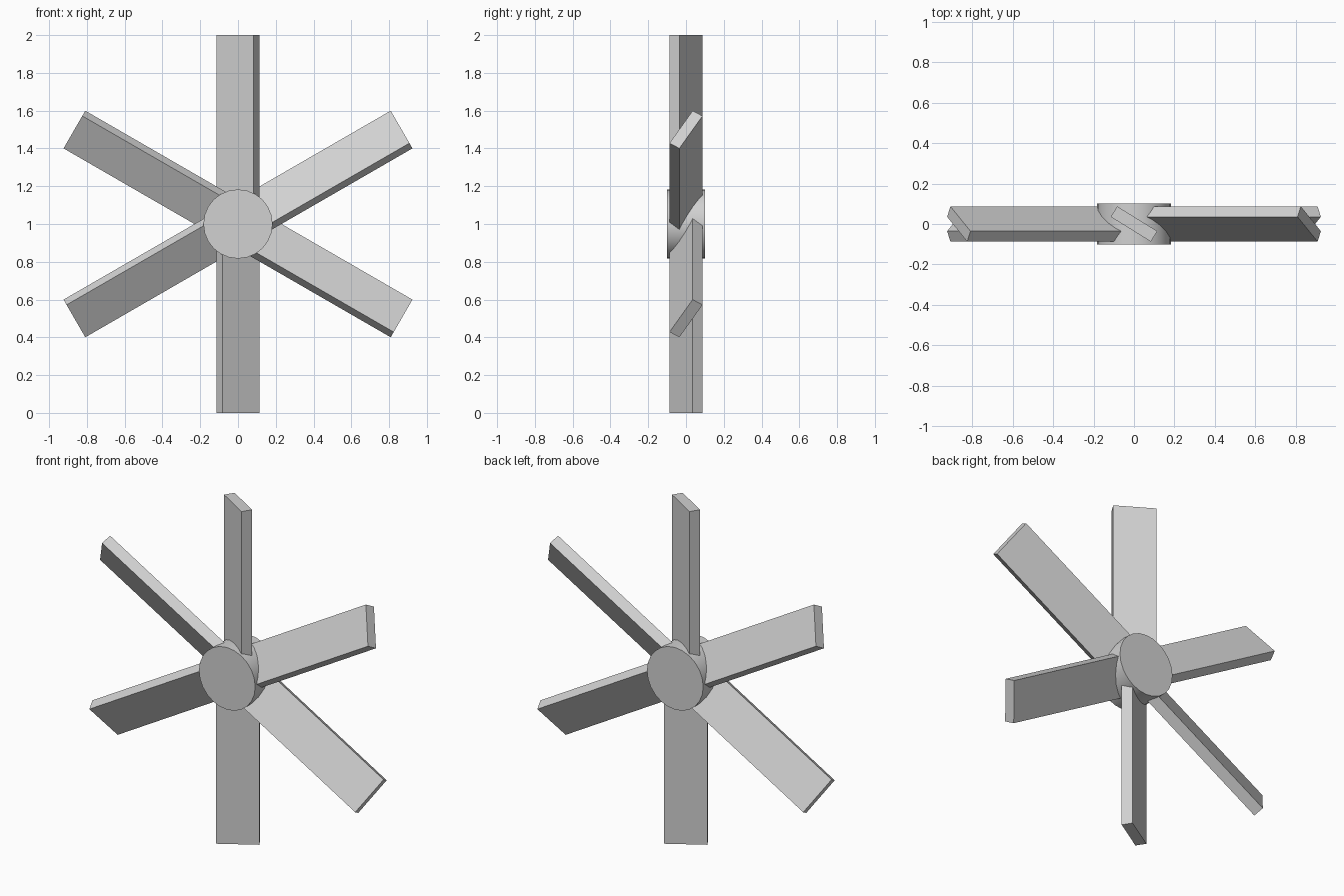
import bpy
import math
from mathutils import Matrix, Vector

cube = bpy.data.objects.get("Cube")
if cube:
    bpy.data.objects.remove(cube, do_unlink=True)

HUB_RADIUS, HUB_DEPTH = 0.183, 0.203
BLADE_COUNT, BLADE_PITCH = 6, math.radians(31.7)
BLADE_WIDTH, BLADE_THICKNESS = 0.233, 0.061
ROOT, TIP = 0.04, 1.0
CENTRE = Matrix.Translation(Vector((0, 0, 1)))

# Single grey finish
grey = bpy.data.materials.new("light_grey")
grey.use_nodes = True
colour = (0.64, 0.64, 0.64, 1)
grey.diffuse_color = colour
grey.node_tree.nodes["Principled BSDF"].inputs["Base Color"].default_value = colour


def finish(name, matrix):
    """Name the active object, bake its placement and give it the finish."""
    obj = bpy.context.object
    obj.name = obj.data.name = name
    obj.data.transform(matrix)
    obj.data.materials.append(grey)
    return obj


# Hub: a short drum whose axis runs front to back
bpy.ops.mesh.primitive_cylinder_add(vertices=24, radius=HUB_RADIUS, depth=HUB_DEPTH)
hub = finish("hub", CENTRE @ Matrix.Rotation(math.pi / 2, 4, "X"))
bpy.ops.object.shade_smooth_by_angle(angle=math.radians(30))

# Blades: flat pitched boards, evenly spaced around the hub
for i in range(BLADE_COUNT):
    bpy.ops.mesh.primitive_cube_add(size=1)
    size = Matrix.Diagonal((BLADE_WIDTH, BLADE_THICKNESS, TIP - ROOT, 1))
    lift = Matrix.Translation(Vector((0, 0, (ROOT + TIP) / 2)))
    pitch = Matrix.Rotation(-BLADE_PITCH, 4, "Z")
    turn = Matrix.Rotation(i * math.tau / BLADE_COUNT, 4, "Y")
    finish(f"blade_{i + 1}", CENTRE @ turn @ lift @ pitch @ size)
